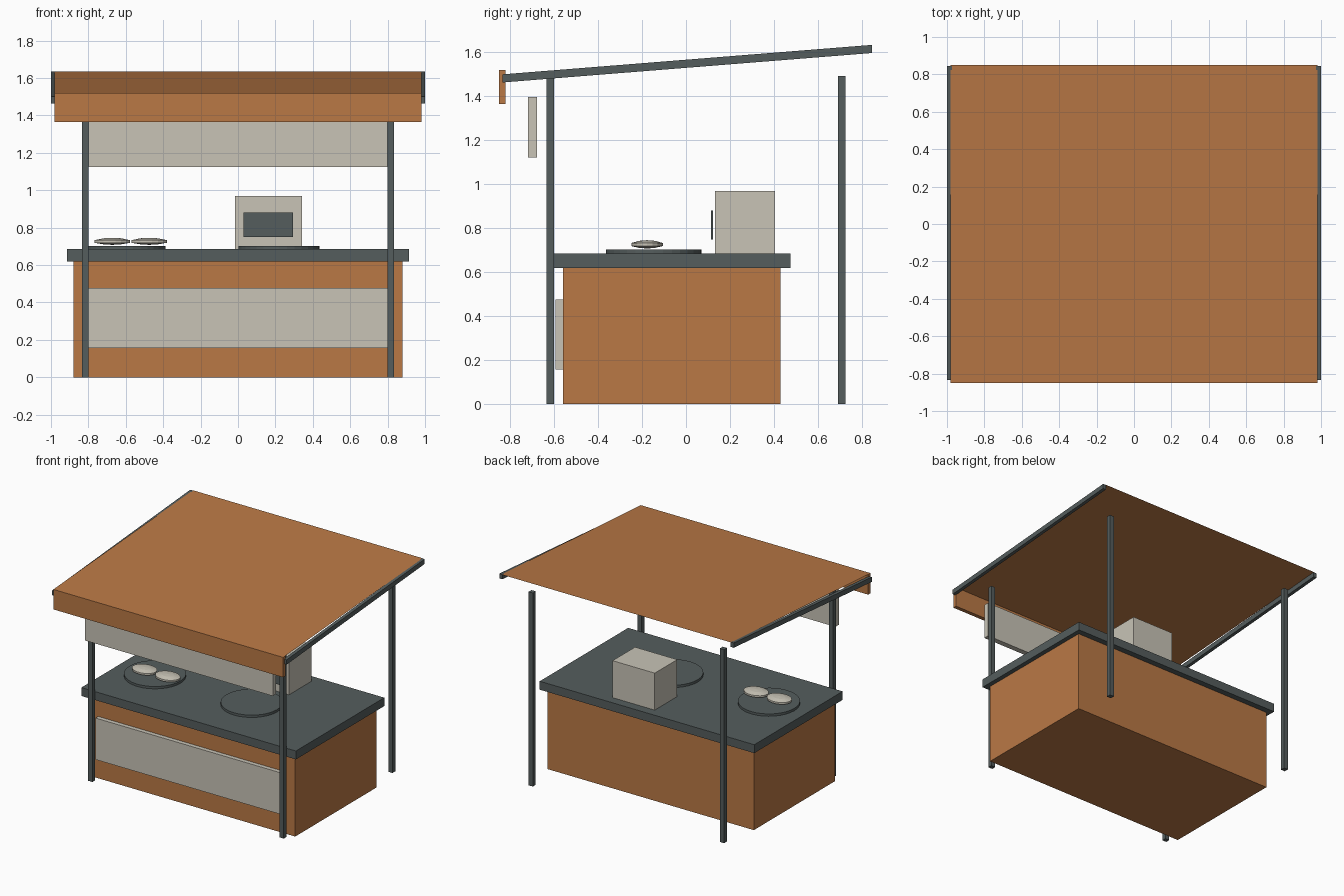
import bpy, bmesh, math
from mathutils import Vector

if "Cube" in bpy.data.objects:
    bpy.data.objects.remove(bpy.data.objects["Cube"])


def material(name, rgb):
    m = bpy.data.materials.new(name)
    m.diffuse_color = (*rgb, 1)
    m.use_nodes = True
    m.node_tree.nodes["Principled BSDF"].inputs["Base Color"].default_value = m.diffuse_color
    return m


ORANGE = material("warm_orange", (0.49, 0.19, 0.06))
SLATE = material("slate_grey", (0.09, 0.11, 0.11))
CREAM = material("cream", (0.58, 0.55, 0.47))


def finish(name, bm, mat):
    me = bpy.data.meshes.new(name)
    bm.to_mesh(me)
    bm.free()
    me.materials.append(mat)
    ob = bpy.data.objects.new(name, me)
    bpy.context.collection.objects.link(ob)
    return ob


def box(name, x, y, z, mat):
    """Box from (min, max) ranges."""
    bm = bmesh.new()
    bmesh.ops.create_cube(bm, size=1)
    for v in bm.verts:
        v.co = Vector([r[0] if c < 0 else r[1] for c, r in zip(v.co, (x, y, z))])
    return finish(name, bm, mat)


def lathe(name, centre, rx, ry, profile, n, mat):
    """Elliptical turned solid; profile is (radius factor, height)."""
    bm = bmesh.new()
    rings = []
    for r, z in profile:
        if r == 0:
            rings.append([bm.verts.new((centre[0], centre[1], z))] * n)
        else:
            rings.append([bm.verts.new((centre[0] + rx * r * math.cos(2 * math.pi * i / n),
                                        centre[1] + ry * r * math.sin(2 * math.pi * i / n), z))
                          for i in range(n)])
    for a, b in zip(rings, rings[1:]):
        for i in range(n):
            j = (i + 1) % n
            bm.faces.new(list(dict.fromkeys([a[i], a[j], b[j], b[i]])))
    bmesh.ops.recalc_face_normals(bm, faces=bm.faces)
    return finish(name, bm, mat)


# Counter
box("counter_base", (-0.88, 0.88), (-0.56, 0.43), (0, 0.62), ORANGE)
box("counter_top", (-0.915, 0.915), (-0.602, 0.475), (0.62, 0.685), SLATE)
box("front_panel", (-0.8, 0.8), (-0.593, -0.558), (0.157, 0.477), CREAM)

# Posts and sloping roof rails
for side, s in (("left", -1), ("right", 1)):
    px = sorted((s * 0.798, s * 0.834))
    box(side + "_front_post", px, (-0.634, -0.60), (0, 1.49), SLATE)
    box(side + "_back_post", px, (0.691, 0.726), (0, 1.492), SLATE)
    rail = box(side + "_roof_rail", sorted((s * 0.974, s)), (-0.835, 0.846),
               (1.463, 1.50), SLATE)
    for v in rail.data.vertices:
        if v.co.y > 0:
            v.co.z += 0.134

# Thin roof sheet and valance
bm = bmesh.new()
bm.faces.new([bm.verts.new(c) for c in ((-0.98, -0.85, 1.519), (0.98, -0.85, 1.519),
                                        (0.98, 0.85, 1.634), (-0.98, 0.85, 1.634))])
finish("roof_sheet", bm, ORANGE)
box("roof_valance", (-0.98, 0.98), (-0.85, -0.82), (1.365, 1.519), ORANGE)

# Hanging blank sign board
box("sign_board", (-0.8, 0.8), (-0.719, -0.677), (1.123, 1.396), CREAM)

# Oven with window plate
box("oven", (-0.017, 0.343), (0.131, 0.405), (0.685, 0.97), CREAM)
box("oven_window", (0.03, 0.295), (0.114, 0.122), (0.75, 0.88), SLATE)

# Round hot plates
for name, x in (("left", -0.605), ("right", 0.22)):
    lathe(name + "_hot_plate", (x, -0.147), 0.217, 0.217,
          [(0, 0.684), (1, 0.684), (1, 0.703), (0, 0.703)], 32, SLATE)

# Flat buns on the left plate
BUN = [(0, 0.708), (0.5, 0.711), (1, 0.719), (1, 0.733), (0.5, 0.743), (0, 0.746)]
for i, x in enumerate((-0.672, -0.475)):
    lathe("bun_%d" % (i + 1), (x, -0.177), 0.095, 0.073, BUN, 18, CREAM)
